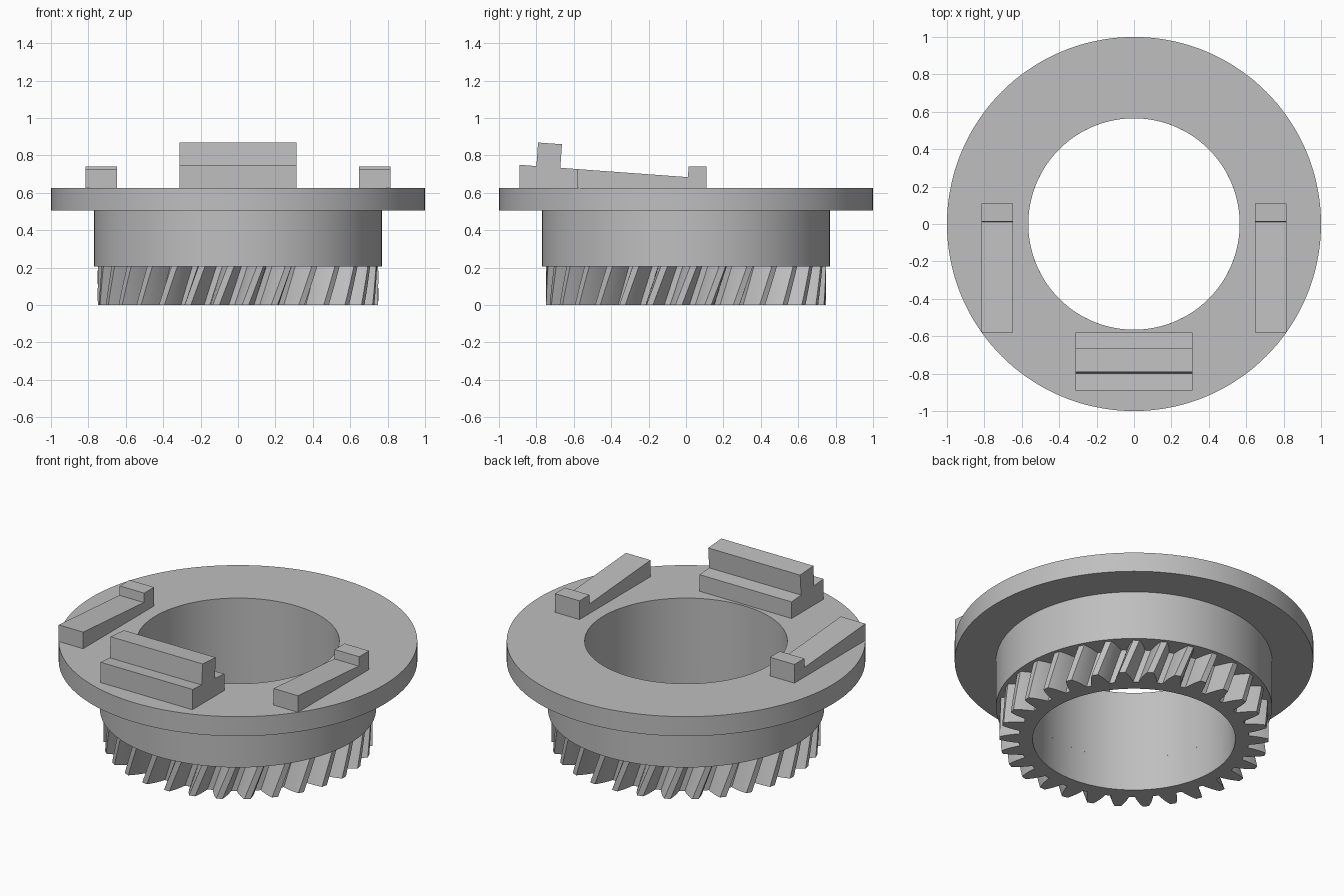
import bpy
import bmesh
from math import sin, cos, pi, radians

if "Cube" in bpy.data.objects:
    bpy.data.objects.remove(bpy.data.objects["Cube"], do_unlink=True)

grey = bpy.data.materials.new("plain_grey")
grey.use_nodes = True
grey.diffuse_color = (0.52, 0.52, 0.52, 1)
grey.node_tree.nodes["Principled BSDF"].inputs["Base Color"].default_value = grey.diffuse_color

BORE = 0.565
GEAR_TOP = 0.205
DECK = 0.625


def finish(name, bm, smooth=False):
    """Turn a bmesh into a named grey object."""
    bmesh.ops.recalc_face_normals(bm, faces=bm.faces)
    mesh = bpy.data.meshes.new(name)
    bm.to_mesh(mesh)
    bm.free()
    mesh.materials.append(grey)
    obj = bpy.data.objects.new(name, mesh)
    bpy.context.collection.objects.link(obj)
    if smooth:
        bpy.ops.object.select_all(action="DESELECT")
        obj.select_set(True)
        bpy.context.view_layer.objects.active = obj
        bpy.ops.object.shade_smooth_by_angle(angle=radians(25))
    return obj


def bridge(bm, loops, closed):
    """Skin a list of equal-length vertex rings with quads."""
    count = len(loops[0])
    pairs = list(zip(loops, loops[1:]))
    if closed:
        pairs.append((loops[-1], loops[0]))
    for a, b in pairs:
        for i in range(count):
            j = (i + 1) % count
            bm.faces.new((a[i], a[j], b[j], b[i]))


def lathe(name, profile, steps=144):
    """Revolve a closed (radius, z) profile about the z axis."""
    bm = bmesh.new()
    loops = []
    for r, z in profile:
        angles = [2 * pi * i / steps for i in range(steps)]
        loops.append([bm.verts.new((r * cos(a), r * sin(a), z)) for a in angles])
    bridge(bm, loops, closed=True)
    return finish(name, bm, smooth=True)


def extrude_yz(name, profile, x0, x1):
    """Extrude a (y, z) profile between two x positions."""
    bm = bmesh.new()
    loops = [[bm.verts.new((x, y, z)) for y, z in profile] for x in (x0, x1)]
    bridge(bm, loops, closed=False)
    for loop in loops:
        bm.faces.new(loop)
    return finish(name, bm)


def helical_gear(name, teeth=30, twist=radians(6), layers=6):
    """Ring with slanted teeth; the top is covered by the collar."""
    # One flank from root to tip: radius and half angle in degrees
    flank = [(0.642, 4.6), (0.67, 3.9), (0.703, 3.0), (0.73, 2.1), (0.75, 1.35)]
    tooth = [(r, -a) for r, a in flank] + [(r, a) for r, a in reversed(flank)]
    outline = [(r, radians(a) + 2 * pi * t / teeth) for t in range(teeth) for r, a in tooth]

    bm = bmesh.new()

    def ring(z, turn, radius=None):
        return [bm.verts.new(((radius or r) * cos(a + turn), (radius or r) * sin(a + turn), z))
                for r, a in outline]

    loops = [ring(GEAR_TOP, -twist / 2, BORE), ring(0, -twist / 2, BORE)]
    for k in range(layers + 1):
        f = k / layers
        loops.append(ring(GEAR_TOP * f, twist * (f - 0.5)))
    bridge(bm, loops, closed=False)
    return finish(name, bm, smooth=True)


# Gear ring, and the collar with its flange
helical_gear("gear_ring")
lathe("flanged_collar", [
    (BORE, GEAR_TOP), (0.77, GEAR_TOP), (0.77, 0.505),
    (1.0, 0.505), (1.0, DECK), (BORE, DECK)])

# Stepped block at the front, with a slightly tilted rib
extrude_yz("front_block", [
    (-0.89, DECK), (-0.89, 0.75), (-0.80, 0.743), (-0.791, 0.869),
    (-0.663, 0.86), (-0.672, 0.734), (-0.58, 0.727), (-0.58, DECK)], -0.313, 0.313)

# Sloping side rails with an end stop
rail = [(-0.58, DECK), (-0.58, 0.727), (0.01, 0.684), (0.014, 0.74),
        (0.11, 0.74), (0.11, DECK)]
for side, s in (("left", 1), ("right", -1)):
    extrude_yz(side + "_rail", rail, s * 0.648, s * 0.815)
